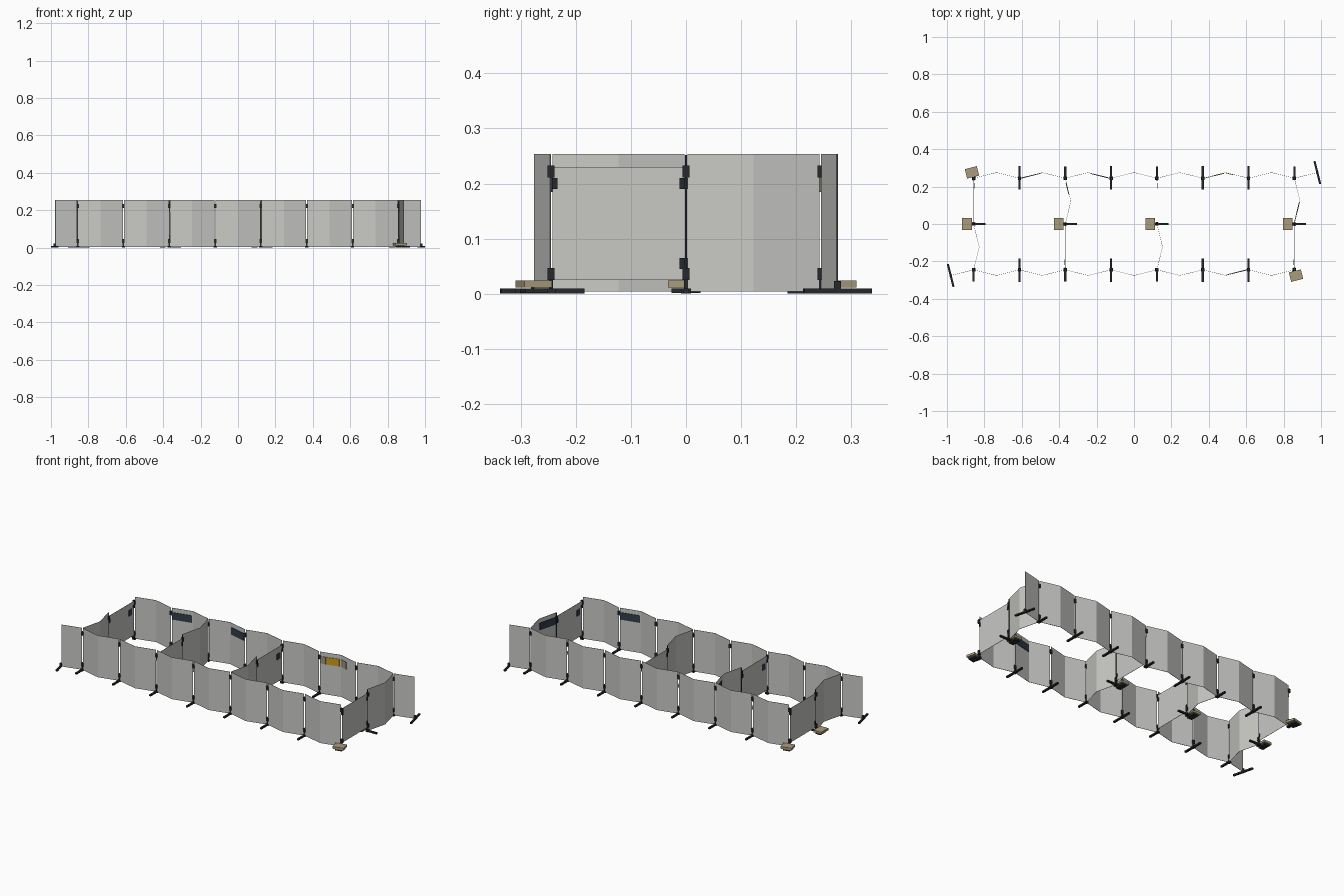
import bpy
import bmesh
import math
from mathutils import Matrix, Vector

old = bpy.data.objects.get("Cube")
if old:
    bpy.data.objects.remove(old, do_unlink=True)


def make_material(name, rgb):
    m = bpy.data.materials.new(name)
    m.use_nodes = True
    m.diffuse_color = (*rgb, 1)
    m.node_tree.nodes["Principled BSDF"].inputs["Base Color"].default_value = (*rgb, 1)
    return m


GREY = make_material("panel grey", (0.58, 0.58, 0.56))
BLACK = make_material("fitting black", (0.02, 0.022, 0.025))
NAVY = make_material("sign navy", (0.03, 0.045, 0.065))
TAN = make_material("ballast tan", (0.40, 0.33, 0.20))
ORANGE = make_material("sign orange", (0.60, 0.33, 0.01))
KHAKI = make_material("sign khaki", (0.33, 0.30, 0.20))

LOW, TOP = 0.004, 0.254
ROW, BULGE, GAP = 0.245, 0.03, 0.003
STEP = 0.245
JOINTS = [-0.8575 + STEP * i for i in range(8)]
CLIPS = (0.036, 0.222)


def add_mesh(name, bm, mat):
    mesh = bpy.data.meshes.new(name)
    bm.to_mesh(mesh)
    bm.free()
    mesh.materials.append(mat)
    obj = bpy.data.objects.new(name, mesh)
    bpy.context.scene.collection.objects.link(obj)
    return obj


def box(name, centre, size, mat, turn=0.0):
    bm = bmesh.new()
    bmesh.ops.create_cube(bm, size=1)
    move = Matrix.Translation(centre) @ Matrix.Rotation(turn, 4, "Z")
    bm.transform(move @ Matrix.Diagonal((*size, 1)))
    return add_mesh(name, bm, mat)


def sheet(name, points, z0=LOW, z1=TOP):
    """Thin upright sheet along a plan path, trimmed at both ends."""
    pts = [Vector(p) for p in points]
    first = (pts[1] - pts[0]).normalized() * GAP
    last = (pts[-1] - pts[-2]).normalized() * GAP
    pts[0] += first
    pts[-1] -= last
    bm = bmesh.new()
    cols = [[bm.verts.new((p.x, p.y, z)) for z in (z0, z1)] for p in pts]
    for a, b in zip(cols, cols[1:]):
        bm.faces.new((a[0], b[0], b[1], a[1]))
    obj = add_mesh(name, bm, GREY)
    solid = obj.modifiers.new("thickness", "SOLIDIFY")
    solid.thickness = 0.0015
    solid.offset = 0


def folded(name, a, b, out):
    """Panel with one fold in the middle, pushed along out."""
    a, b = Vector(a), Vector(b)
    sheet(name, [a, (a + b) / 2 + Vector(out) * BULGE, b])


def plate(name, a, b, t0, t1, z0, z1, side, mat):
    """Thin plate on one side of a straight piece of wall."""
    a, b = Vector(a), Vector(b)
    d = b - a
    normal = Vector((-d.y, d.x)).normalized() * side
    mid = a + d * (t0 + t1) / 2 + normal * 0.0025
    box(name, (mid.x, mid.y, (z0 + z1) / 2),
        (d.length * (t1 - t0), 0.003, z1 - z0), mat, math.atan2(d.y, d.x))


def fittings(x, y):
    """Joint clips and the short socket at the ground."""
    for z in CLIPS:
        box("joint_clip", (x, y, z), (0.014, 0.012, 0.022), BLACK)
    box("foot_socket", (x, y, 0.014), (0.008, 0.008, 0.026), BLACK)
    box("socket_base", (x, y, 0.005), (0.018, 0.018, 0.009), BLACK)


def ballast(x, y, size, turn=0.0):
    box("ballast_tray", (x, y, 0.005), (size[0] * 0.6, size[1] * 0.8, 0.008), BLACK, turn)
    box("ballast_block", (x, y, 0.0175), (*size, 0.013), TAN, turn)


# Long walls, with a fold pushed outward in each panel
CROSS = [JOINTS[i] for i in (0, 2, 4, 7)]
for s, row in ((1, "rear"), (-1, "front")):
    y = s * ROW
    for x0, x1 in zip(JOINTS, JOINTS[1:]):
        folded(row + "_panel", (x0, y), (x1, y), (0, s))
    for x in JOINTS:
        fittings(x, y)
        # The corner beside a door stands on ballast
        if abs(x - s * JOINTS[0]) < 0.01:
            ballast(x + s * -0.009, s * 0.276, (0.066, 0.052), math.radians(14))
        elif x in CROSS:
            box(row + "_half_foot", (x, s * 0.275, 0.005), (0.011, 0.065, 0.009), BLACK)
        else:
            box(row + "_foot", (x, s * 0.247, 0.005), (0.011, 0.126, 0.009), BLACK)

    # Half panel flaring past the end of the row
    end = Vector((s * JOINTS[-1], y))
    tip = end + Vector((s * STEP / 2, s * BULGE))
    sheet(row + "_wing", [end, tip])
    box("wing_foot", (tip.x, tip.y, 0.005), (0.011, 0.126, 0.009), BLACK, math.radians(14))
    box("wing_socket", (tip.x, tip.y, 0.012), (0.012, 0.012, 0.022), BLACK)

# Cross walls: one folded half, one flat door half
for x, door, face in zip(CROSS, (1, -1, 1, -1), (1, -1, 1, -1)):
    folded("cross_panel", (x, 0), (x, -door * ROW), (1, 0))
    sheet("door", [(x, 0), (x, door * ROW)], 0.025, 0.23)
    fittings(x, 0)
    box("middle_post", (x, 0, 0.127), (0.004, 0.004, 0.25), BLACK)
    box("middle_foot", (x + 0.03, 0, 0.005), (0.066, 0.011, 0.009), BLACK)
    ballast(x - 0.035, 0, (0.052, 0.066))
    # Door hinges, latch and lock plate
    for y, z in ((0.007, 0.055), (0.007, 0.2), (0.238, 0.2)):
        box("door_clip", (x, door * y, z), (0.01, 0.01, 0.02), BLACK)
    box("lock_plate", (x + face * 0.002, door * 0.205, 0.175), (0.003, 0.03, 0.035), NAVY)

# Signs fixed to the inner faces near the top edge
HALF = STEP / 2
Z0, Z1 = 0.185, 0.228


def row_sign(joint, s, t0, t1, mat, falling=False):
    """Sign on the first or second half of a long wall panel."""
    a = Vector((JOINTS[joint], s * ROW))
    b = a + Vector((HALF, s * BULGE))
    if falling:
        a, b = b, Vector((JOINTS[joint + 1], s * ROW))
    plate("wall_sign", a, b, t0, t1, Z0, Z1, -s, mat)


row_sign(1, 1, 0.04, 0.96, NAVY)
row_sign(2, 1, 0.1, 0.92, NAVY, True)
row_sign(5, -1, 0.04, 0.96, NAVY, True)
row_sign(5, 1, 0.04, 0.30, KHAKI)
row_sign(5, 1, 0.34, 0.92, ORANGE)
row_sign(5, 1, 0.03, 0.35, KHAKI, True)
end_x, mid_x = CROSS[3], CROSS[1]
plate("end_sign", (end_x, 0), (end_x + BULGE, HALF), 0.04, 0.96, Z0, Z1, 1, NAVY)
plate("cross_sign", (mid_x + BULGE, HALF), (mid_x, ROW), 0.3, 0.8, Z0, Z1, 1, NAVY)
